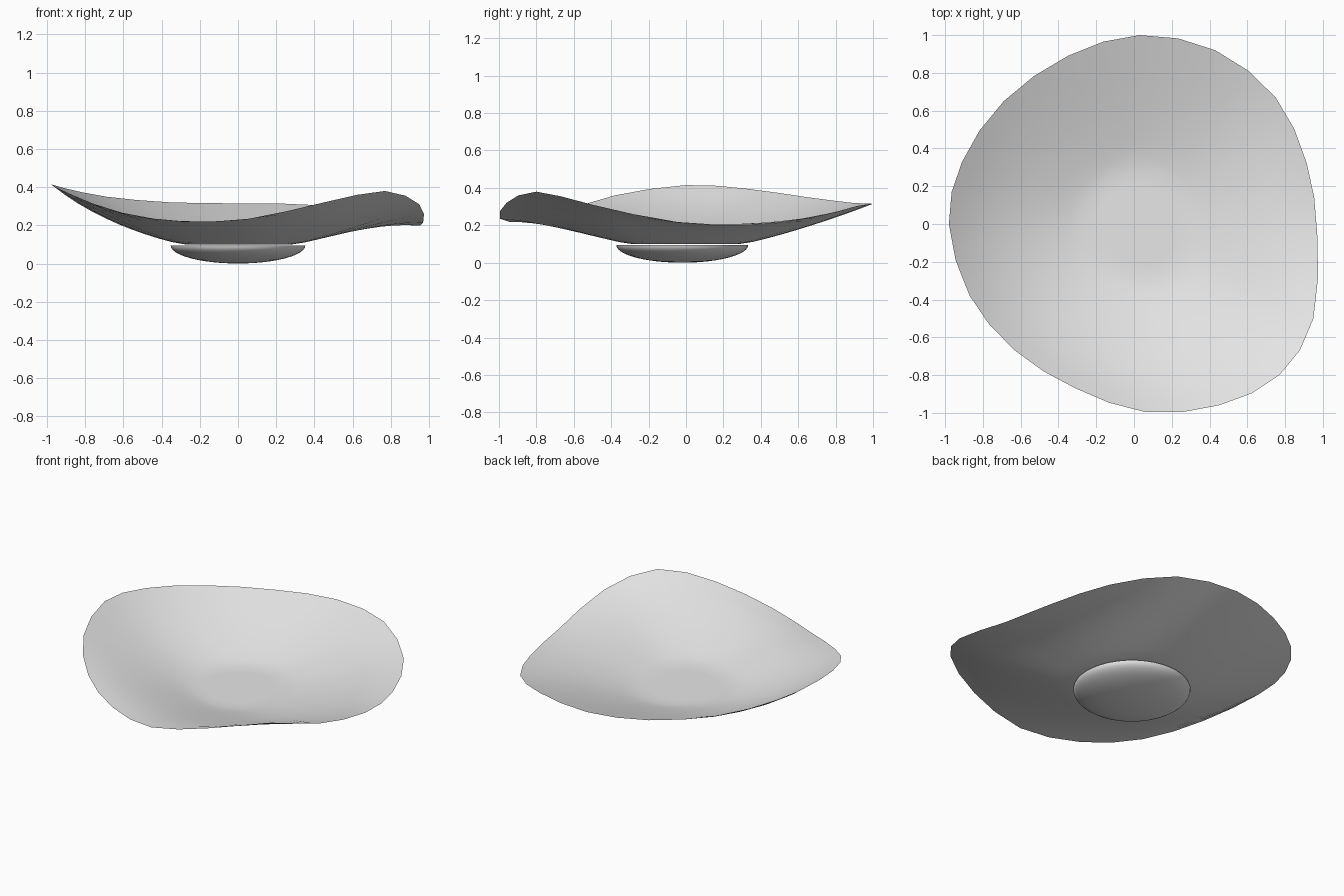
import bpy
import bmesh
from mathutils import Vector, Matrix

cube = bpy.data.objects.get("Cube")
if cube:
    bpy.data.objects.remove(cube, do_unlink=True)

# One pale ceramic colour
ceramic = bpy.data.materials.new("pale_ceramic")
ceramic.use_nodes = True
colour = (0.8, 0.8, 0.8, 1)
ceramic.diffuse_color = colour
ceramic.node_tree.nodes["Principled BSDF"].inputs["Base Color"].default_value = colour

# Wavy rim control points, clockwise from the back
RIM = [Vector(p) for p in (
    (.03, 1, .315), (.43, .92, .305), (.75, .67, .24), (.915, .32, .2),
    (.97, -.05, .215), (.95, -.5, .31), (.77, -.8, .38), (.45, -.96, .32),
    (.06, -.995, .235), (-.31, -.87, .22), (-.63, -.67, .27), (-.87, -.38, .36),
    (-.98, 0, .415), (-.91, .33, .395), (-.69, .65, .35), (-.35, .89, .32))]
FLOOR = .1
MEAN_RISE = .2
RINGS = 14


def rim_loop():
    """Round the rim by adding a smooth midpoint between control points."""
    count = len(RIM)
    loop = []
    for i, point in enumerate(RIM):
        after = RIM[(i + 1) % count]
        far = RIM[i - 1] + RIM[(i + 2) % count]
        loop += [point, (point + after) * 9 / 16 - far / 16]
    return loop


def dish_point(rim, t, top):
    """Point at fraction t from the centre to the rim."""
    bowl = MEAN_RISE * (max(0, t - .3) / .7) ** 1.15
    wave = (rim.z - FLOOR - MEAN_RISE) * t ** 4
    thickness = .012 * (1 - t ** 6) if top else 0
    return Vector((rim.x * t, rim.y * t, FLOOR + bowl + wave + thickness))


def finish(bm, name):
    bmesh.ops.recalc_face_normals(bm, faces=bm.faces[:])
    mesh = bpy.data.meshes.new(name)
    bm.to_mesh(mesh)
    bm.free()
    mesh.materials.append(ceramic)
    obj = bpy.data.objects.new(name, mesh)
    bpy.context.collection.objects.link(obj)
    bpy.ops.object.select_all(action='DESELECT')
    obj.select_set(True)
    bpy.context.view_layer.objects.active = obj
    bpy.ops.object.shade_smooth_by_angle()


# Dish: upper and lower skins meeting at a sharp rim
bm = bmesh.new()
loop = rim_loop()
edge = [bm.verts.new(p) for p in loop]
for top in (True, False):
    rings = [[bm.verts.new(dish_point(p, k / RINGS, top)) for p in loop]
             for k in range(1, RINGS)] + [edge]
    centre = bm.verts.new(dish_point(loop[0], 0, top))
    for i in range(len(loop)):
        j = (i + 1) % len(loop)
        bm.faces.new((centre, rings[0][i], rings[0][j]))
        for inner, outer in zip(rings, rings[1:]):
            bm.faces.new((inner[i], outer[i], outer[j], inner[j]))
finish(bm, "dish")

# Foot: flattened half ball with a flat top
bm = bmesh.new()
bmesh.ops.create_uvsphere(bm, u_segments=40, v_segments=24, radius=1)
cut = bmesh.ops.bisect_plane(bm, geom=bm.verts[:] + bm.edges[:] + bm.faces[:],
                             plane_co=(0, 0, 0), plane_no=(0, 0, 1), clear_outer=True)
bmesh.ops.holes_fill(bm, edges=[e for e in bm.edges if e.is_boundary])
bmesh.ops.transform(bm, verts=bm.verts[:],
                    matrix=Matrix.Translation((0, -.02, .095)) @ Matrix.Diagonal((.353, .353, .095, 1)))
finish(bm, "foot")
